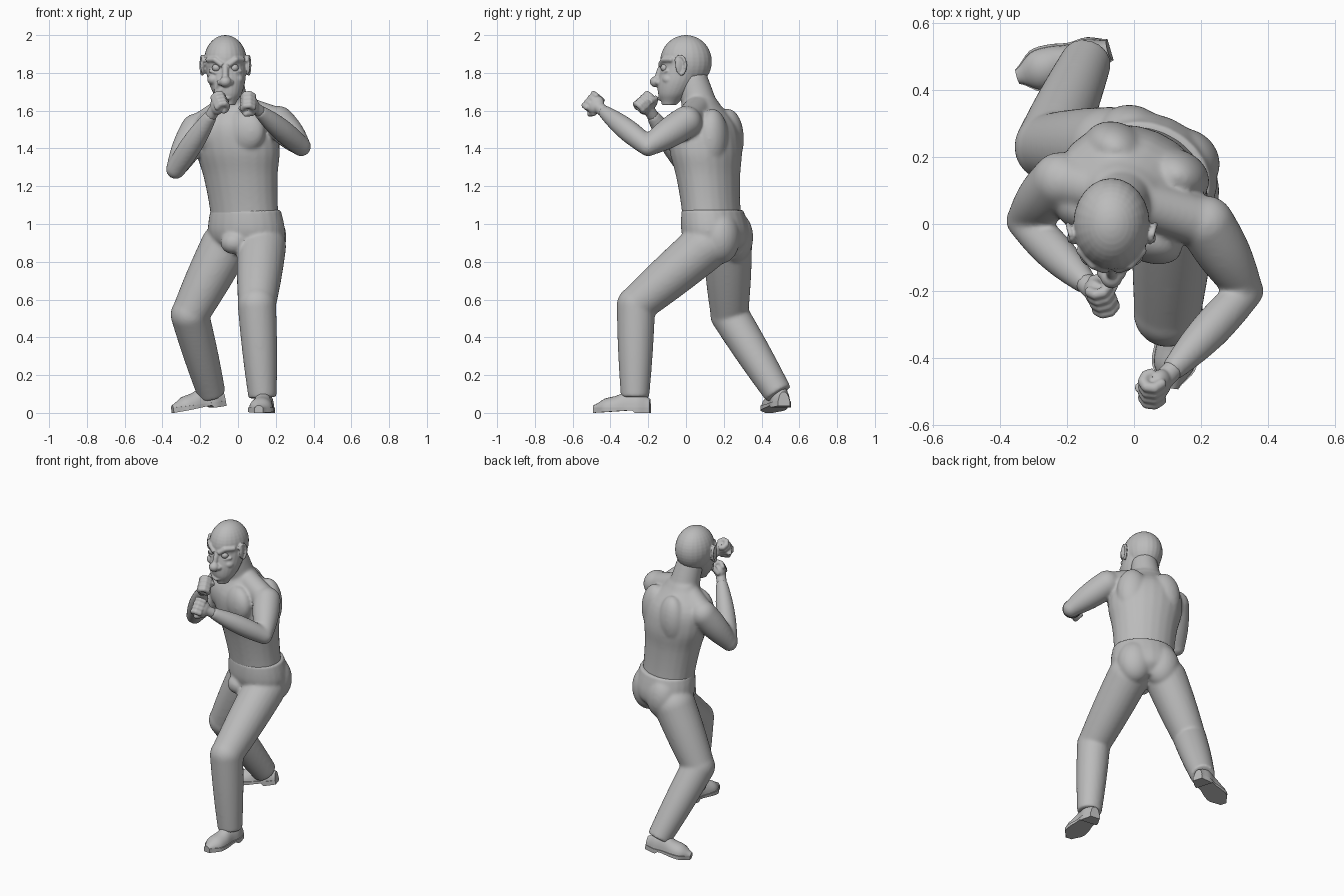
import bpy
import bmesh
from math import sin, cos, pi, radians, atan2
from mathutils import Vector, Matrix

cube = bpy.data.objects.get("Cube")
if cube:
    bpy.data.objects.remove(cube)

grey = (.5, .5, .5, 1)
clay = bpy.data.materials.new("plain_grey")
clay.use_nodes = True
clay.diffuse_color = grey
clay.node_tree.nodes["Principled BSDF"].inputs["Base Color"].default_value = grey

SIDES = 24
STEPS = 20
ANGLES = [2 * pi * k / SIDES for k in range(SIDES)]
FRACTIONS = [k / STEPS for k in range(STEPS + 1)]


def blend(values, fraction):
    """Smooth curve through evenly spaced values."""
    place = fraction * (len(values) - 1)
    i = min(int(place), len(values) - 2)
    t = place - i
    before, start = values[max(i - 1, 0)], values[i]
    end, after = values[i + 1], values[min(i + 2, len(values) - 1)]
    leave, arrive = (end - before) / 2, (after - start) / 2
    ease = t * t * (3 - 2 * t)
    return start + (end - start) * ease + leave * t * (1 - t) ** 2 - arrive * t * t * (1 - t)


def loft(bm, rings):
    rows = [[bm.verts.new(point) for point in ring] for ring in rings]
    for lower, upper in zip(rows, rows[1:]):
        for i in range(len(lower)):
            bm.faces.new((lower[i - 1], lower[i], upper[i], upper[i - 1]))
    bm.faces.new(rows[0])
    bm.faces.new(rows[-1])


def stack(bm, bottom, top, widths, ratio, turn=0):
    """Level ellipses from bottom to top; depth is width times ratio."""
    bottom, top = Vector(bottom), Vector(top)
    spin = Matrix.Rotation(turn, 3, 'Z')
    rings = []
    for f in FRACTIONS:
        w = blend(widths, f)
        rings.append([bottom.lerp(top, f) + spin @ Vector((w * cos(a), w * ratio * sin(a), 0))
                      for a in ANGLES])
    loft(bm, rings)


def blob(bm, frame, centre, size, tilt=Matrix()):
    place = frame @ Matrix.Translation(centre) @ tilt @ Matrix.Diagonal((*size, 1))
    bmesh.ops.create_uvsphere(bm, u_segments=SIDES, v_segments=STEPS, radius=1, matrix=place)


def limb(bm, start, end, thick, thin, muscle=0):
    """Tapered round limb with a ball at its start and a swollen middle."""
    turn = (end - start).to_track_quat('Z', 'Y')
    rings = []
    for f in FRACTIONS:
        r = thick + (thin - thick) * f + muscle * sin(pi * f)
        rings.append([start.lerp(end, f) + turn @ Vector((r * cos(a), r * sin(a), 0)) for a in ANGLES])
    loft(bm, rings)
    blob(bm, Matrix.Translation(start), (0, 0, 0), (thick, thick, thick))


def chain(bm, frame, points, radius):
    points = [frame @ Vector(point) for point in points]
    for start, end in zip(points, points[1:]):
        limb(bm, start, end, radius, radius)


def finish(bm, name, voxel=0, passes=15):
    """Make the object; fuse its pieces into one skin if a voxel size is given."""
    bmesh.ops.recalc_face_normals(bm, faces=bm.faces[:])
    mesh = bpy.data.meshes.new(name)
    bm.to_mesh(mesh)
    bm.free()
    mesh.materials.append(clay)
    part = bpy.data.objects.new(name, mesh)
    bpy.context.collection.objects.link(part)
    if voxel:
        fuse = part.modifiers.new("fuse", 'REMESH')
        fuse.mode = 'VOXEL'
        fuse.voxel_size = voxel
        fuse.use_smooth_shade = True
        soften = part.modifiers.new("soften", 'SMOOTH')
        soften.iterations = passes
    else:
        bpy.ops.object.select_all(action='DESELECT')
        part.select_set(True)
        bpy.context.view_layer.objects.active = part
        bpy.ops.object.shade_smooth_by_angle(angle=radians(40))


# Joints of the fighting stance
left_shoulder, left_elbow, left_wrist = Vector((.215, 0, 1.54)), Vector((.335, -.2, 1.41)), Vector((.11, -.44, 1.6))
right_shoulder, right_elbow, right_wrist = Vector((-.22, .13, 1.5)), Vector((-.33, .01, 1.29)), Vector((-.14, -.18, 1.58))
left_hip, left_knee, left_ankle = Vector((.125, .1, .88)), Vector((.1, -.265, .57)), Vector((.13, -.27, .08))
right_hip, right_knee, right_ankle = Vector((-.07, .22, .88)), Vector((-.255, .23, .52)), Vector((-.14, .49, .1))
body_turn = radians(-24)
spin = Matrix.Rotation(body_turn, 4, 'Z')

# Bare torso, neck and arms
bm = bmesh.new()
chest = Matrix.Translation((0, .1, 1.5)) @ spin
nape = Vector((-.03, .08, 1.63))
stack(bm, (.04, .14, 1), (-.03, .08, 1.66), (.185, .19, .205, .23, .21, .1), .8, body_turn)
limb(bm, Vector((-.03, .09, 1.56)), Vector((-.055, .03, 1.78)), .1, .08)
for side in (-1, 1):
    blob(bm, chest, (side * .09, -.115, -.01), (.115, .07, .115))
    blob(bm, chest, (side * .1, .09, -.05), (.1, .08, .16))
    blob(bm, chest, (side * .055, .1, -.25), (.05, .05, .2))
for shoulder, elbow, wrist in ((left_shoulder, left_elbow, left_wrist),
                               (right_shoulder, right_elbow, right_wrist)):
    limb(bm, nape, shoulder, .07, .075)
    limb(bm, shoulder, elbow, .085, .052, .01)
    limb(bm, elbow, wrist, .052, .034, .015)
finish(bm, "torso_and_arms", .008)

# Trousers
bm = bmesh.new()
pelvis = Matrix.Translation((.046, .165, .92)) @ spin
stack(bm, (.05, .17, .84), (.04, .14, 1.075), (.12, .19, .21, .205, .193), .82, body_turn)
blob(bm, pelvis, (-.01, -.15, -.02), (.07, .06, .06))
for side in (-1, 1):
    blob(bm, pelvis, (side * .085, .06, .01), (.11, .1, .14))
for hip, knee, ankle in ((left_hip, left_knee, left_ankle), (right_hip, right_knee, right_ankle)):
    limb(bm, hip, knee, .13, .1, .004)
    limb(bm, knee, ankle, .102, .075, .004)
finish(bm, "trousers", .008)


# Clenched fists: palm, four curled fingers and a thumb
def fist(name, elbow, wrist, back):
    along = (wrist - elbow).normalized()
    back = (back - along * back.dot(along)).normalized()
    axes = Matrix((along, back.cross(along), back)).transposed().to_4x4()
    hand = Matrix.Translation(wrist + along * .065) @ axes
    bm = bmesh.new()
    blob(bm, hand, (0, 0, 0), (.05, .052, .035))
    chain(bm, hand, ((-.07, 0, 0), (0, 0, 0)), .031)
    for finger in range(4):
        across = (finger - 1.5) * .026
        curl = [radians(100 - 50 * k) for k in range(6)]
        chain(bm, hand, [(.02 + .03 * cos(a), across, .028 * sin(a) - .005) for a in curl], .016)
    chain(bm, hand, ((-.02, .04, -.01), (.01, .055, -.03), (.03, .01, -.05)), .016)
    finish(bm, name, .005, 3)


fist("left_fist", left_elbow, left_wrist, Vector((.6, -.5, .4)))
fist("right_fist", right_elbow, right_wrist, Vector((-.4, -.7, .6)))


# Shoes: domed upper on a sole with a heel
def shoe(name, heel, toe):
    heel, toe = Vector(heel), Vector(toe)
    way = toe - heel
    length = way.length
    pitch = Matrix.Rotation(-atan2(way.z, way.xy.length), 4, 'Y')
    foot = Matrix.Translation(heel) @ Matrix.Rotation(atan2(way.y, way.x), 4, 'Z') @ pitch
    widths = (.03, .05, .05, .06, .058, .02)
    heights = (.05, .09, .09, .065, .05, .015)
    upper, sole = [], []
    for f in FRACTIONS:
        w, h, along = blend(widths, f), blend(heights, f), length * f
        upper.append([foot @ Vector((along, w * cos(a), .025 + h * max(0, sin(a)))) for a in ANGLES])
        w *= 1.1
        low = 0 if f < .3 else .02 * (1 - f)
        sole.append([foot @ Vector(p) for p in ((along, -w, low), (along, w, low),
                                                (along, w, .028), (along, -w, .028))])
    for piece, rings in (("upper", upper), ("sole", sole)):
        bm = bmesh.new()
        loft(bm, rings)
        finish(bm, name + "_" + piece)


shoe("left_shoe", (.15, -.19, 0), (.11, -.49, 0))
shoe("right_shoe", (-.07, .52, .037), (-.345, .44, 0))

# Head with a heavy brow, bulbous nose, snarling mouth and big ears
bm = bmesh.new()
head = Matrix.Translation((-.067, 0, 1.86))
face = Matrix.Translation((-.067, -.12, 1.8))
blob(bm, head, (0, 0, 0), (.114, .137, .14))
stack(bm, (-.05, -.09, 1.63), (-.067, 0, 1.86), (.035, .073, .095, .105, .112), 1.1)
blob(bm, face, (0, -.04, -.047), (.032, .032, .029))
chain(bm, face, ((0, 0, .05), (0, -.02, .01), (0, -.035, -.04)), .016)
chain(bm, face, [(.036 * cos(a), -.02 + .012 * abs(cos(a)), .026 * sin(a) - .11)
                 for a in ANGLES + ANGLES[:1]], .011)
for side in (-1, 1):
    blob(bm, face, (side * .026, -.025, -.05), (.018, .02, .016))
    blob(bm, face, (side * .06, .03, -.035), (.036, .036, .03))
    chain(bm, face, ((side * .09, .04, .07), (side * .055, 0, .07), (side * .015, -.015, .04)), .015)
    chain(bm, face, ((side * .08, .02, .01), (side * .05, 0, 0), (side * .02, 0, .01)), .009)
    chain(bm, face, ((side * .03, -.02, -.05), (side * .05, 0, -.08), (side * .05, .01, -.12)), .009)
    tilt = Matrix.Rotation(side * .35, 4, 'Z')
    blob(bm, head, (side * .117, -.03, -.02), (.012, .028, .05), tilt)
    rim = [radians(150 - 30 * k) for k in range(9)]
    chain(bm, head, [(side * (.122 + .008 * cos(a)), .028 * cos(a) - .03, .05 * sin(a) - .02) for a in rim], .008)
finish(bm, "head", .005, 3)

# Eyes and bared teeth
bm = bmesh.new()
for side in (-1, 1):
    blob(bm, face, (side * .047, .008, .027), (.023, .022, .021))
finish(bm, "eyes")
bm = bmesh.new()
for tooth in range(-2, 3):
    for level in (-.098, -.122):
        blob(bm, face, (tooth * .011, abs(tooth) * .003 - .018, level), (.006, .007, .01))
finish(bm, "teeth")
